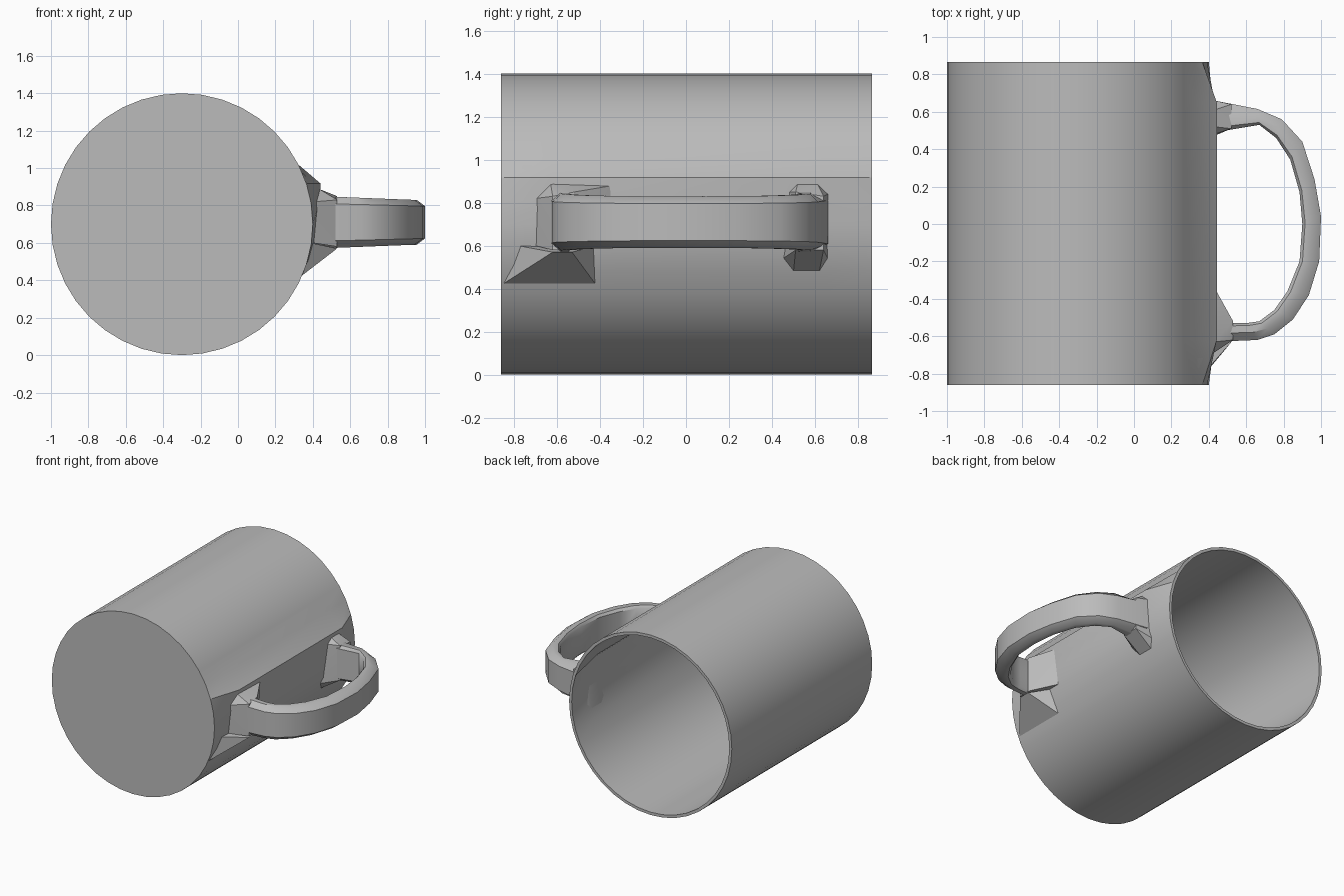
import bpy
import bmesh
import math

cube = bpy.data.objects.get("Cube")
if cube:
    bpy.data.objects.remove(cube, do_unlink=True)

# Single grey material
grey = bpy.data.materials.new("plain grey")
grey.use_nodes = True
colour = (0.5, 0.5, 0.5, 1)
grey.diffuse_color = colour
grey.node_tree.nodes["Principled BSDF"].inputs["Base Color"].default_value = colour


def finish(name, bm, angle):
    bmesh.ops.recalc_face_normals(bm, faces=bm.faces[:])
    mesh = bpy.data.meshes.new(name)
    bm.to_mesh(mesh)
    bm.free()
    mesh.materials.append(grey)
    obj = bpy.data.objects.new(name, mesh)
    bpy.context.collection.objects.link(obj)
    bpy.ops.object.select_all(action='DESELECT')
    obj.select_set(True)
    bpy.context.view_layer.objects.active = obj
    bpy.ops.object.shade_smooth_by_angle(angle=math.radians(angle))
    return obj


def loft(name, rings, angle=30):
    """Skin a list of closed rings and cap both ends."""
    bm = bmesh.new()
    loops = [[bm.verts.new(p) for p in ring] for ring in rings]
    n = len(loops[0])
    for a, b in zip(loops, loops[1:]):
        for i in range(n):
            j = (i + 1) % n
            bm.faces.new((a[i], a[j], b[j], b[i]))
    bm.faces.new(loops[0])
    bm.faces.new(loops[-1])
    return finish(name, bm, angle)


def hull(name, points):
    """Faceted solid wrapped around a few points."""
    bm = bmesh.new()
    for p in points:
        bm.verts.new(p)
    out = bmesh.ops.convex_hull(bm, input=bm.verts[:])
    loose = [v for v in bm.verts if not v.link_faces]
    bmesh.ops.delete(bm, geom=loose, context='VERTS')
    return finish(name, bm, 20)


# Cup lying on its side, open at the back, swollen beside the handle
CX, CZ, R, SEGS = -0.3, 0.7, 0.7, 40


def cup_ring(y, r, swollen):
    ring = []
    for i in range(SEGS):
        a = 2 * math.pi * i / SEGS
        x, z = CX + r * math.cos(a), CZ + r * math.sin(a)
        if swollen and x > 0 and 0.55 < z < 0.95:
            x = max(x, 0.41 + 0.1 * (z - 0.59) - (R - r))
        ring.append((x, y, z))
    return ring


wall = 0.022
outside = [(-0.86, R, False), (-0.62, R, True), (0.65, R, True), (0.865, R, False)]
inside = [(0.865, R - wall, False), (0.65, R - wall, True),
          (-0.62, R - wall, True), (-0.838, R - wall, False)]
loft("cup", [cup_ring(*s) for s in outside + inside])

# Handle: pairs of inner and outer points along the grip, seen from above
grip = [((0.43, 0.49), (0.43, 0.66)), ((0.67, 0.53), (0.66, 0.615)),
        ((0.76, 0.46), (0.79, 0.56)), ((0.835, 0.345), (0.90, 0.44)),
        ((0.885, 0.17), (0.965, 0.24)), ((0.90, 0.0), (1.0, 0.04)),
        ((0.885, -0.2), (0.99, -0.2)), ((0.82, -0.36), (0.935, -0.38)),
        ((0.75, -0.46), (0.85, -0.51)), ((0.67, -0.52), (0.75, -0.59)),
        ((0.60, -0.53), (0.66, -0.62)), ((0.42, -0.53), (0.42, -0.63))]
half = [(0, 0.85), (0.15, 1), (0.55, 1), (1, 0.72)]
section = half + [(t, -h) for t, h in reversed(half)]


def grip_ring(inner, outer):
    x = (inner[0] + outer[0]) / 2
    tall = 0.14 - 0.02 * min(1, max(0, (x - 0.43) / 0.5))
    return [(inner[0] + t * (outer[0] - inner[0]),
             inner[1] + t * (outer[1] - inner[1]),
             0.71 + h * tall) for t, h in section]


loft("handle", [grip_ring(*pair) for pair in grip], 40)

# Flared feet joining the handle to the cup
hull("front_foot_upper", [
    (0.41, -0.70, 0.82), (0.43, -0.63, 0.89), (0.43, -0.34, 0.88),
    (0.41, -0.34, 0.60), (0.40, -0.70, 0.60),
    (0.53, -0.62, 0.58), (0.53, -0.62, 0.83),
    (0.53, -0.52, 0.85), (0.53, -0.52, 0.58)])
hull("front_foot_lower", [
    (0.335, -0.855, 0.42), (0.335, -0.42, 0.42), (0.39, -0.78, 0.60),
    (0.40, -0.42, 0.60), (0.53, -0.62, 0.57), (0.53, -0.53, 0.57)])
hull("back_foot", [
    (0.36, 0.50, 0.48), (0.36, 0.62, 0.48), (0.38, 0.45, 0.54),
    (0.38, 0.66, 0.54), (0.43, 0.66, 0.84), (0.43, 0.61, 0.89),
    (0.43, 0.52, 0.89), (0.43, 0.48, 0.85),
    (0.52, 0.51, 0.58), (0.52, 0.64, 0.58),
    (0.52, 0.51, 0.85), (0.52, 0.64, 0.83)])
